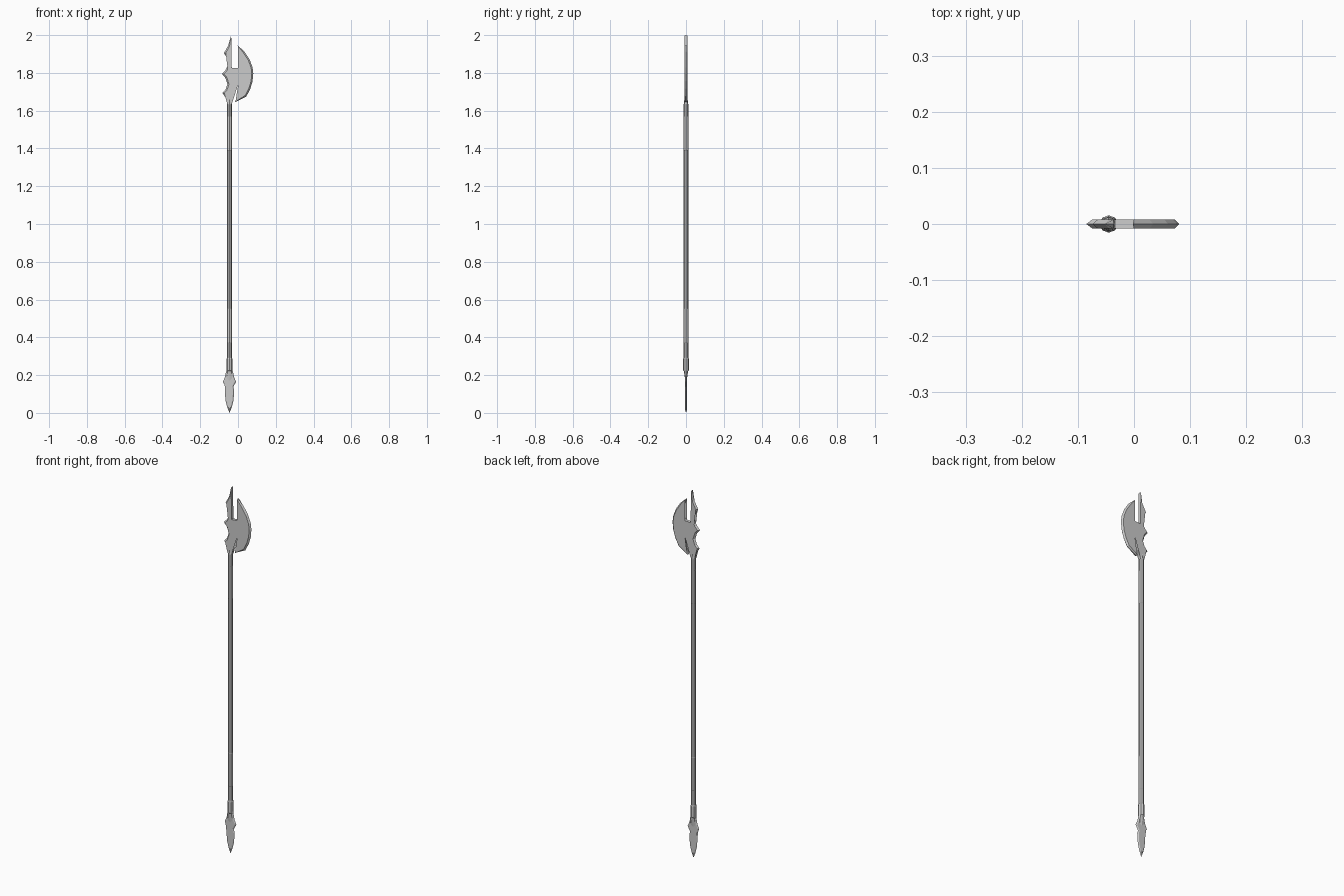
import bpy, bmesh, math
from mathutils import Vector

if "Cube" in bpy.data.objects:
    bpy.data.objects.remove(bpy.data.objects["Cube"])

CX = -0.045  # shaft axis


def finish(bm, name):
    bmesh.ops.recalc_face_normals(bm, faces=bm.faces)
    me = bpy.data.meshes.new(name)
    bm.to_mesh(me)
    bm.free()
    ob = bpy.data.objects.new(name, me)
    bpy.context.collection.objects.link(ob)
    return ob


def lathe(name, rings, sides=8):
    """Faceted rod from (z, rx, ry) rings."""
    bm = bmesh.new()
    loops = []
    for z, rx, ry in rings:
        loops.append([bm.verts.new((CX + rx * math.cos(2 * math.pi * i / sides),
                                    ry * math.sin(2 * math.pi * i / sides), z))
                      for i in range(sides)])
    for a, b in zip(loops, loops[1:]):
        for i in range(sides):
            j = (i + 1) % sides
            bm.faces.new((a[i], a[j], b[j], b[i]))
    bm.faces.new(loops[0])
    bm.faces.new(loops[-1])
    return finish(bm, name)


def plate(name, pts, h):
    """Clockwise (x, z, bevel) outline; bevelled points taper to an edge at y = 0."""
    n = len(pts)
    bm = bmesh.new()
    rings = {-1: [], 0: [], 1: []}
    for i, (x, z, bev) in enumerate(pts):
        p = Vector((x, z))
        d0 = (p - Vector(pts[i - 1][:2])).normalized()
        d1 = (Vector(pts[(i + 1) % n][:2]) - p).normalized()
        n0, n1 = Vector((d0.y, -d0.x)), Vector((d1.y, -d1.x))
        m = (n0 + n1)
        q = p + m * min(bev / max(1 + n0.dot(n1), 0.05), 3 * bev)
        rings[0].append(bm.verts.new((x, 0, z)))
        for s in (-1, 1):
            rings[s].append(bm.verts.new((q.x, s * h, q.y)))
    for s in (-1, 1):
        for i in range(n):
            j = (i + 1) % n
            bm.faces.new((rings[0][i], rings[0][j], rings[s][j], rings[s][i]))
        f = bm.faces.new(rings[s])
        bmesh.ops.triangulate(bm, faces=[f])
    return finish(bm, name)


# Long pole with grips and end collars
lathe("shaft", [(0.28, .0125, .0125), (0.37, .0125, .0125), (0.372, .0135, .0135),
                (0.55, .0135, .0135), (0.552, .0122, .0122), (1.39, .0122, .0122),
                (1.392, .0135, .0135), (1.57, .0135, .0135)])
lathe("upper_collar", [(1.565, .0122, .0125), (1.63, .0122, .0125), (1.662, .010, .008)])
lathe("lower_collar", [(0.17, .018, .004), (0.22, .0165, .011), (0.225, .0165, .0155),
                       (0.285, .0155, .0155), (0.292, .0125, .0125)])

# Axe head: top spike, crescent blade and barbed back in one outline
b = 0.008
plate("axe_head", [
    (-.057, 1.635, 0), (-.063, 1.665, b), (-.083, 1.695, b), (-.066, 1.712, b),
    (-.056, 1.740, b), (-.066, 1.772, b), (-.085, 1.795, b), (-.066, 1.815, b),
    (-.051, 1.845, b), (-.056, 1.875, b), (-.074, 1.905, b), (-.052, 1.945, b),
    (-.036, 2.0, .002), (-.033, 1.825, 0), (.000, 1.827, 0), (.016, 1.838, 0),
    (.020, 1.865, 0), (.014, 1.905, 0), (-.002, 1.945, .002), (.034, 1.913, b),
    (.061, 1.872, b), (.077, 1.830, b), (.081, 1.798, b), (.077, 1.755, b),
    (.065, 1.715, b), (.044, 1.675, b), (-.016, 1.645, .002), (.001, 1.680, 0),
    (.005, 1.715, 0), (.000, 1.737, 0), (-.012, 1.745, 0), (-.033, 1.745, 0),
    (-.033, 1.635, 0)], 0.008)

# Butt spike: mirrored half profile (offset, z)
half = [(.018, .220), (.024, .190), (.035, .165), (.020, .138),
        (.025, .118), (.021, .065), (.012, .030)]
right = [(CX + x, z, .006) for x, z in half]
left = [(CX - x, z, .006) for x, z in reversed(half)]
plate("butt_spike", right + [(CX, 0, .006)] + left, 0.004)
